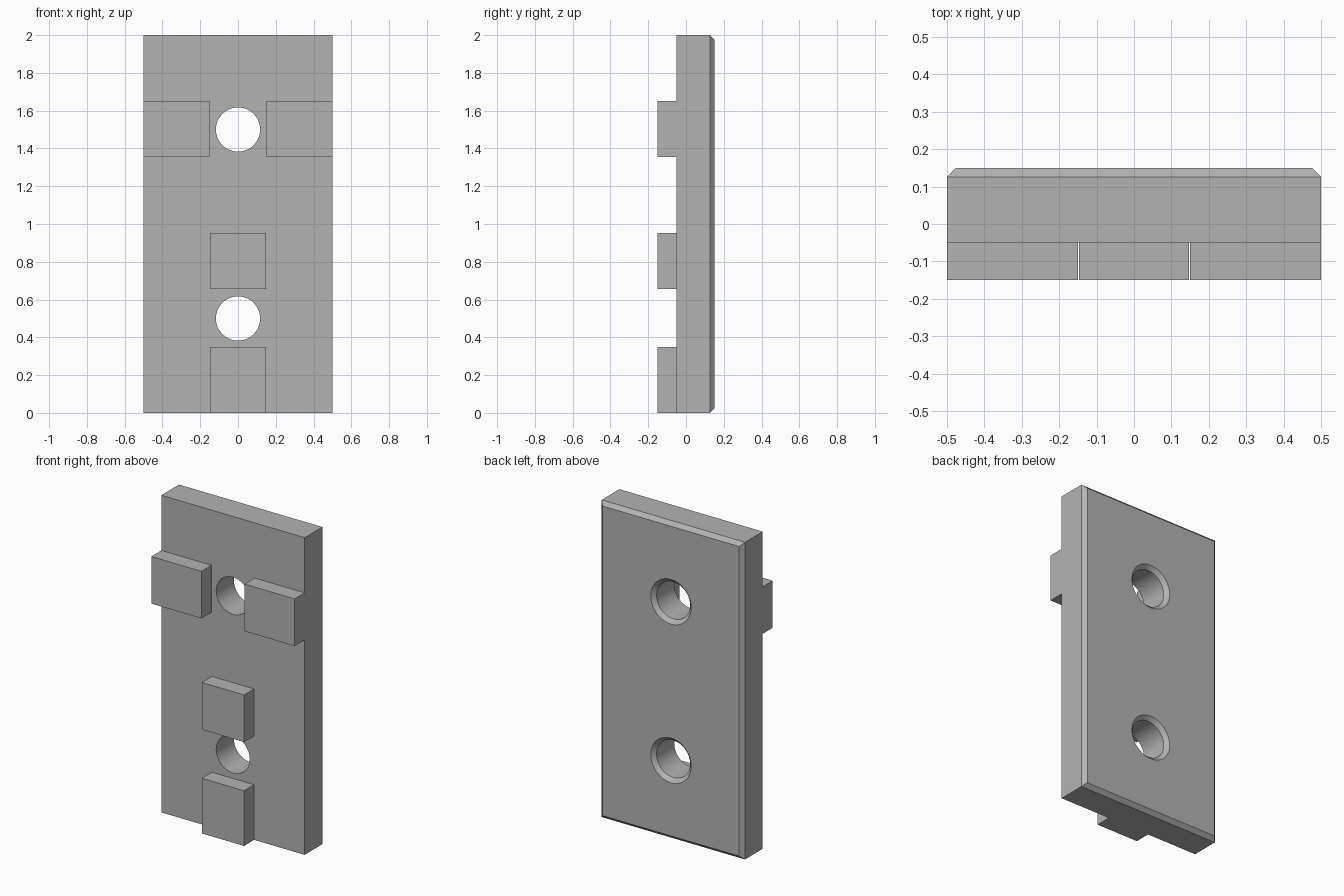
import bpy, bmesh, math
from mathutils import Matrix

old = bpy.data.objects.get("Cube")
if old:
    bpy.data.objects.remove(old, do_unlink=True)

grey = bpy.data.materials.new("plain grey")
grey.use_nodes = True
grey.diffuse_color = (0.45, 0.45, 0.45, 1)
grey.node_tree.nodes["Principled BSDF"].inputs["Base Color"].default_value = grey.diffuse_color


def add_object(name, bm):
    bmesh.ops.recalc_face_normals(bm, faces=bm.faces)
    mesh = bpy.data.meshes.new(name)
    bm.to_mesh(mesh)
    bm.free()
    mesh.materials.append(grey)
    obj = bpy.data.objects.new(name, mesh)
    bpy.context.collection.objects.link(obj)
    return obj


def box(x, y, z):
    """Box from (low, high) ranges."""
    bm = bmesh.new()
    bmesh.ops.create_cube(bm, size=1)
    for v in bm.verts:
        v.co = [r[0] if c < 0 else r[1] for c, r in zip(v.co, (x, y, z))]
    return bm


def hole_cutter(name, z, profile, sides=64):
    """Revolve (radius, y) points around a front-to-back axis."""
    bm = bmesh.new()
    verts = [bm.verts.new((r, y, 0)) for r, y in profile]
    edges = [bm.edges.new(pair) for pair in zip(verts, verts[1:])]
    bmesh.ops.spin(bm, geom=verts + edges, cent=(0, 0, 0), axis=(0, 1, 0),
                   angle=math.tau, steps=sides)
    bmesh.ops.remove_doubles(bm, verts=bm.verts, dist=1e-5)
    bmesh.ops.transform(bm, matrix=Matrix.Translation((0, 0, z)), verts=bm.verts)
    cutter = add_object(name, bm)
    cutter.hide_render = True
    return cutter


FRONT, BACK, CHAMFER = -0.05, 0.15, 0.024

# Plate with a chamfered back rim
bm = box((-0.5, 0.5), (FRONT, BACK), (0, 2))
rim = [e for e in bm.edges if all(v.co.y > 0 for v in e.verts)]
bmesh.ops.bevel(bm, geom=rim, offset=CHAMFER, segments=1, affect='EDGES')
plate = add_object("plate", bm)

# Two through holes, countersunk from the back
R = 0.117
profile = [(0, -0.3), (R, -0.3), (R, BACK - CHAMFER), (R + 2 * CHAMFER, BACK + CHAMFER),
           (0, BACK + CHAMFER)]
bpy.context.view_layer.objects.active = plate
for name, z in (("lower_hole_cutter", 0.5), ("upper_hole_cutter", 1.5)):
    cutter = hole_cutter(name, z, profile)
    mod = plate.modifiers.new(name, 'BOOLEAN')
    mod.operation = 'DIFFERENCE'
    mod.solver = 'EXACT'
    mod.object = cutter
    bpy.ops.object.modifier_apply(modifier=mod.name)
    bpy.data.objects.remove(cutter, do_unlink=True)

# Raised locating pads on the front
pads = {
    "left_pad": ((0.15, 0.5), (1.355, 1.652)),
    "right_pad": ((-0.5, -0.15), (1.355, 1.652)),
    "middle_pad": ((-0.147, 0.147), (0.655, 0.952)),
    "bottom_pad": ((-0.147, 0.147), (0, 0.348)),
}
for name, (x, z) in pads.items():
    add_object(name, box(x, (-0.15, FRONT), z))

# Round hole walls, crisp edges elsewhere
bpy.ops.object.select_all(action='DESELECT')
plate.select_set(True)
bpy.ops.object.shade_smooth_by_angle(angle=math.radians(30))
